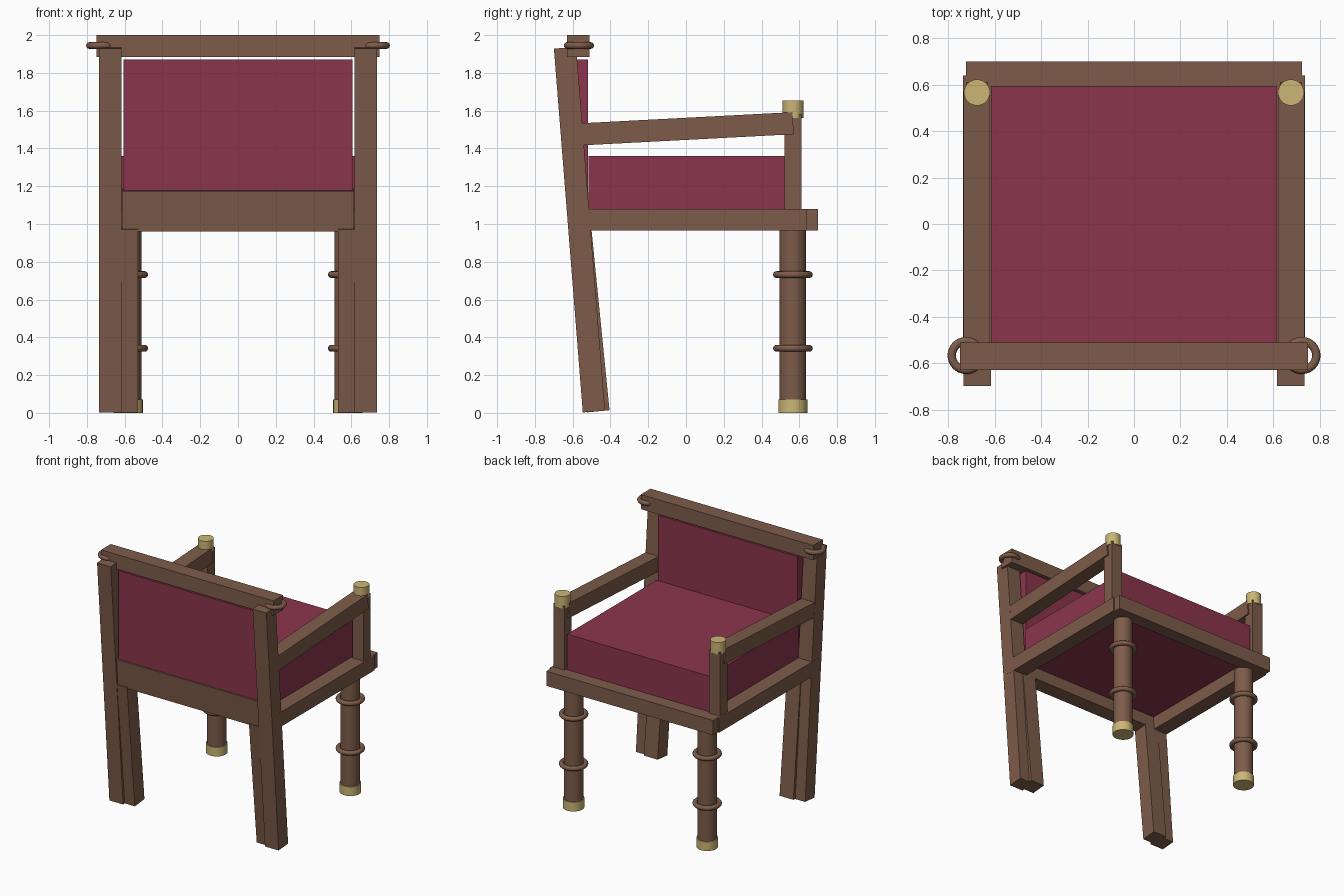
import bpy, math
from mathutils import Matrix

if "Cube" in bpy.data.objects:
    bpy.data.objects.remove(bpy.data.objects["Cube"])


def material(name, rgb):
    m = bpy.data.materials.new(name)
    m.diffuse_color = (*rgb, 1)
    m.use_nodes = True
    m.node_tree.nodes["Principled BSDF"].inputs["Base Color"].default_value = m.diffuse_color
    return m


WOOD = material("brown wood", (0.205, 0.107, 0.068))
CLOTH = material("maroon cloth", (0.258, 0.036, 0.074))
BRASS = material("pale brass", (0.60, 0.47, 0.18))


def finish(name, mat, smooth=False):
    ob = bpy.context.object
    ob.name = ob.data.name = name
    ob.data.materials.append(mat)
    if smooth:
        bpy.ops.object.shade_smooth_by_angle(angle=math.radians(40))
    return ob


def box(name, x, y, z, mat=WOOD, tilt=0.0):
    """Box from (min, max) ranges, then tilted about x round its own centre."""
    lo, hi = zip(x, y, z)
    bpy.ops.mesh.primitive_cube_add(size=1)
    ob = finish(name, mat)
    ob.data.transform(Matrix.Diagonal([b - a for a, b in zip(lo, hi)] + [1]))
    ob.location = [(a + b) / 2 for a, b in zip(lo, hi)]
    ob.rotation_euler.x = math.radians(tilt)
    return ob


def cyl(name, r, x, y, z0, z1, mat):
    bpy.ops.mesh.primitive_cylinder_add(vertices=32, radius=r, depth=z1 - z0,
                                        location=(x, y, (z0 + z1) / 2))
    return finish(name, mat, True)


def ring(name, r, x, y, z):
    bpy.ops.mesh.primitive_torus_add(major_radius=r, minor_radius=0.018,
                                     major_segments=40, minor_segments=12,
                                     location=(x, y, z))
    return finish(name, WOOD, True)


# Seat frame, cushion and back
box("front_rail", (-0.725, 0.725), (0.595, 0.70), (0.965, 1.08))
box("back_rail", (-0.615, 0.615), (-0.622, -0.51), (0.965, 1.18), tilt=4.5)
box("crest_rail", (-0.75, 0.75), (-0.63, -0.51), (1.885, 2.0))
box("seat_cushion", (-0.617, 0.617), (-0.515, 0.595), (1.07, 1.36), CLOTH)
box("back_cushion", (-0.607, 0.607), (-0.62, -0.52), (1.17, 1.87), CLOTH)

for s, side in ((-1, "left"), (1, "right")):
    def xr(a, b):
        return sorted((s * a, s * b))

    # Leaning back post with a shorter inner leg beside it
    box(side + "_back_post", xr(0.617, 0.736), (-0.623, -0.505), (0.004, 1.936), tilt=4.54)
    box(side + "_inner_back_leg", xr(0.53, 0.65), (-0.573, -0.453), (0.006, 0.98), tilt=5.7)
    # Seat side rail, arm post and sloping arm
    box(side + "_side_rail", xr(0.617, 0.737), (-0.60, 0.64), (0.965, 1.08))
    box(side + "_arm_post", xr(0.63, 0.725), (0.522, 0.612), (1.08, 1.58))
    box(side + "_arm", xr(0.62, 0.735), (-0.58, 0.568), (1.445, 1.562), tilt=3.0)
    cyl(side + "_arm_cap", 0.056, s * 0.677, 0.567, 1.56, 1.655, BRASS)
    # Round front leg with brass foot and two rings
    cyl(side + "_front_leg", 0.07, s * 0.581, 0.566, 0.002, 0.97, WOOD)
    cyl(side + "_front_foot", 0.077, s * 0.581, 0.566, 0.0, 0.072, BRASS)
    for i, z in enumerate((0.342, 0.732)):
        ring(f"{side}_leg_ring_{i + 1}", 0.087, s * 0.581, 0.566, z)
    # Ring on the end of the crest rail
    ring(side + "_crest_ring", 0.062, s * 0.724, -0.567, 1.945)
